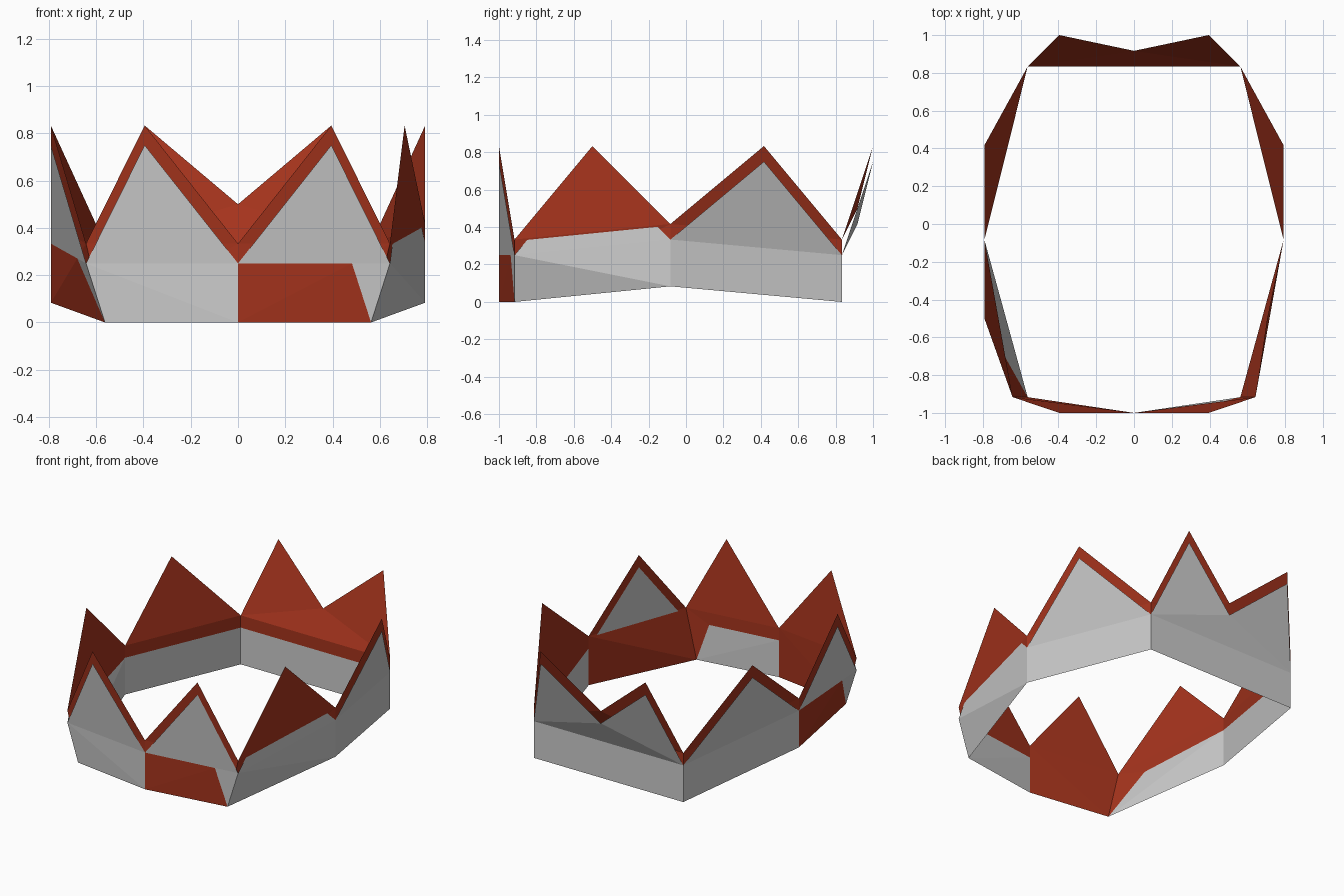
import bpy

if "Cube" in bpy.data.objects:
    bpy.data.objects.remove(bpy.data.objects["Cube"])

U = 1 / 12  # modelling grid of the crown; red layer is one step taller

# ring corners, counter-clockwise from front left: base (x, y, z), valley (x, y, z)
RING = [
    ((-0.563, -11 * U, 0), (-0.643, -11 * U, 3 * U)),
    ((0, -1, 0), (0, -1, 3 * U)),
    ((0.563, -11 * U, 0), (0.643, -11 * U, 3 * U)),
    ((0.792, -U, U), (0.792, -U, 4 * U)),
    ((0.563, 10 * U, 0), (0.563, 10 * U, 3 * U)),
    ((-0.563, 10 * U, 0), (-0.563, 10 * U, 3 * U)),
    ((-0.792, -U, U), (-0.792, -U, 4 * U)),
]
# point (x, y) above each panel; the back panel has two points
BACK = 4
FLAT = (3, 4, 5)  # upright panels where both layers share one plane
PEAKS = [(-0.395, -1), (0.395, -1), (0.705, -0.5), (0.792, 5 * U),
         None, (-0.792, 5 * U), (-0.792, -0.5)]


def crown_layer(name, lift, flip_diagonal, trim_flat):
    verts, faces = [], []

    def tri(*points):
        faces.append(tuple(range(len(verts), len(verts) + 3)))
        verts.extend(points)

    def raised(p):
        return (p[0], p[1], p[2] + lift)

    for i in range(len(RING)):
        (b0, low0), (b1, low1) = RING[i], RING[(i + 1) % len(RING)]
        v0, v1 = raised(low0), raised(low1)
        if trim_flat and i in FLAT:
            b0, b1 = low0, low1
        # band
        if flip_diagonal:
            tri(b0, b1, v0)
            tri(b1, v1, v0)
        else:
            tri(b0, b1, v1)
            tri(b0, v1, v0)
        # points
        if i == BACK:
            mid = (0, 11 * U, 5 * U + lift)
            tri(v0, v1, mid)
            tri(v0, mid, (0.395, 1, 9 * U + lift))
            tri(mid, v1, (-0.395, 1, 9 * U + lift))
        else:
            tri(v0, v1, (*PEAKS[i], 9 * U + lift))

    mesh = bpy.data.meshes.new(name)
    mesh.from_pydata(verts, [], faces)
    obj = bpy.data.objects.new(name, mesh)
    bpy.context.collection.objects.link(obj)
    return obj


# grey metal layer and the taller red lining
crown_layer("crown_metal", 0, True, False)
lining = crown_layer("crown_lining", U, False, True)
red = bpy.data.materials.new("red_lining")
red.diffuse_color = (0.38, 0.034, 0.012, 1)
red.use_nodes = True
red.node_tree.nodes["Principled BSDF"].inputs["Base Color"].default_value = red.diffuse_color
lining.data.materials.append(red)
